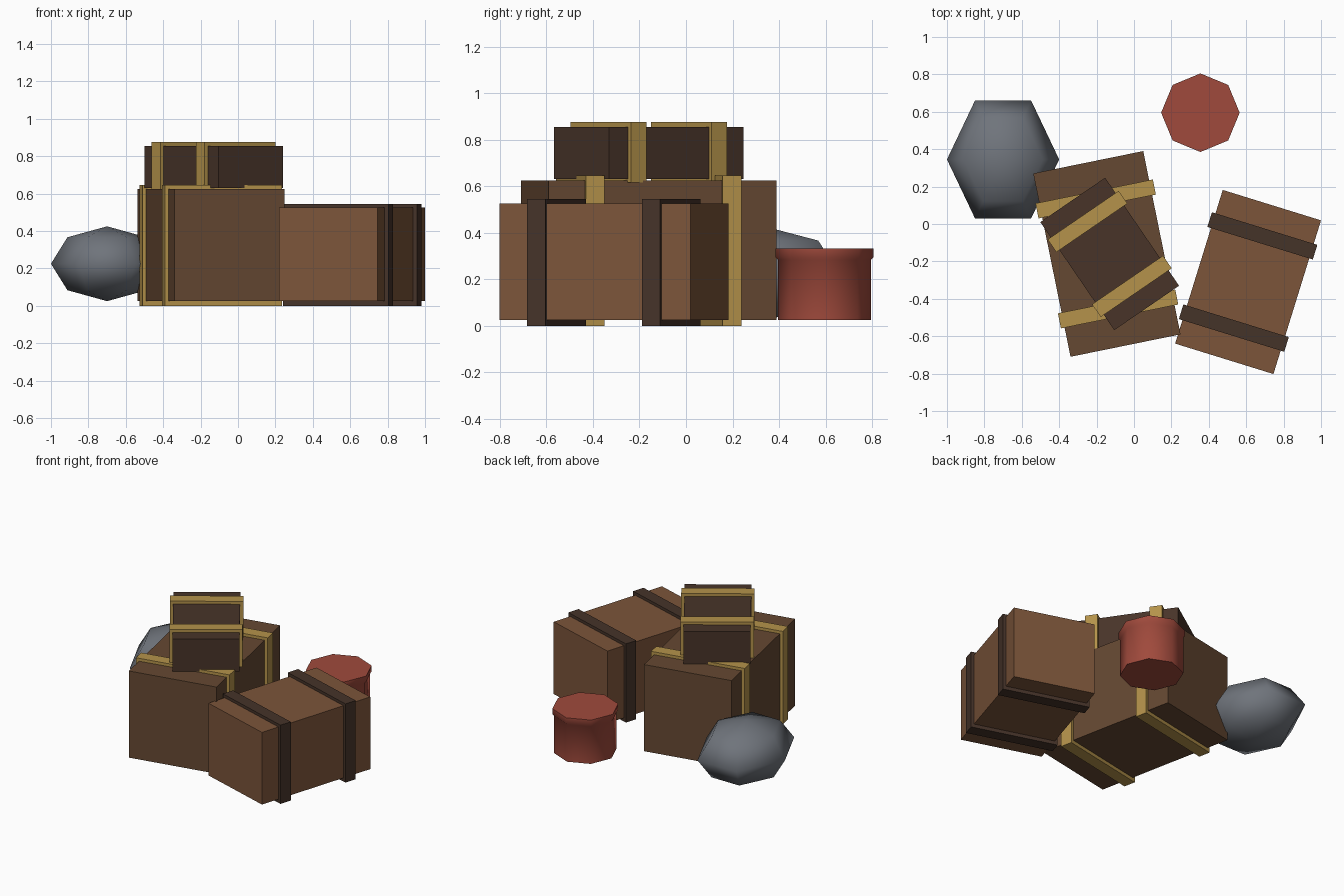
import bpy, bmesh
from math import radians, cos, sin, tau, pi
from mathutils import Matrix

if "Cube" in bpy.data.objects:
    bpy.data.objects.remove(bpy.data.objects["Cube"])


def material(name, rgb):
    m = bpy.data.materials.new(name)
    m.diffuse_color = (*rgb, 1)
    m.use_nodes = True
    m.node_tree.nodes["Principled BSDF"].inputs["Base Color"].default_value = m.diffuse_color
    return m


def finish(name, bm, mat=None):
    bmesh.ops.recalc_face_normals(bm, faces=bm.faces)
    me = bpy.data.meshes.new(name)
    bm.to_mesh(me)
    bm.free()
    ob = bpy.data.objects.new(name, me)
    bpy.context.collection.objects.link(ob)
    if mat:
        me.materials.append(mat)
    return ob


def box(name, size, loc, angle, mat):
    bm = bmesh.new()
    bmesh.ops.create_cube(bm, size=1, matrix=Matrix.Diagonal((*size, 1)))
    ob = finish(name, bm, mat)
    ob.location = loc
    ob.rotation_euler.z = radians(angle)


def crate(name, x, y, size, z0, angle, strap_at, wood, band, lip=0.02, drop=0.025):
    """Box with two bands wrapped around it, band centres at +-strap_at."""
    w, l, h = size
    box(name, size, (x, y, z0 + h / 2), angle, wood)
    a = radians(angle)
    for side, s in (("back", strap_at), ("front", -strap_at)):
        box(f"{name}_{side}_strap", (w + 2 * lip, 0.082, h + lip + drop),
            (x - s * sin(a), y + s * cos(a), z0 + (h + lip - drop) / 2), angle, band)


def lathe(name, profile, sides, loc, mat=None, scale_y=1.0):
    """Spin (radius, z) points into a closed solid; smooth sides, flat caps."""
    bm = bmesh.new()
    rings = []
    for r, z in profile:
        n = 1 if r < 1e-5 else sides
        rings.append([bm.verts.new((r * cos(tau * i / sides), r * scale_y * sin(tau * i / sides), z))
                      for i in range(n)])
    for a, b in zip(rings, rings[1:]):
        for i in range(sides):
            j = (i + 1) % sides
            vs = [a[i % len(a)], a[j % len(a)], b[j % len(b)], b[i % len(b)]]
            bm.faces.new(list(dict.fromkeys(vs))).smooth = True
    for ring in (rings[0], rings[-1]):
        if len(ring) > 1:
            bm.faces.new(ring).smooth = False
    ob = finish(name, bm, mat)
    ob.location = loc


wood = material("wood", (0.13, 0.065, 0.032))
light_wood = material("light_wood", (0.20, 0.09, 0.042))
dark_wood = material("dark_wood", (0.065, 0.034, 0.022))
iron = material("dark_band", (0.06, 0.033, 0.022))
brass = material("brass_band", (0.46, 0.29, 0.07))
red = material("red_paint", (0.35, 0.068, 0.045))
stone = material("stone", (0.16, 0.175, 0.20))

# Crates with straps
crate("large_crate", -0.145, -0.16, (0.60, 1.0, 0.60), 0.025, 11.5, 0.30, wood, brass)
crate("right_crate", 0.61, -0.31, (0.55, 0.86, 0.50), 0.025, -17.2, 0.258, light_wood, iron)
crate("top_crate", -0.13, -0.16, (0.42, 0.70, 0.225), 0.63, 34.4, 0.21, dark_wood, brass,
      drop=0.015)

# Red octagonal drum with a rim
lathe("drum", [(0.20, 0.025), (0.20, 0.283), (0.21, 0.295), (0.21, 0.333)], 8,
      (0.355, 0.595, 0), red)

# Low-poly boulder: six-sided squashed sphere
arc = [(0.3 * cos(t), 0.2 * sin(t)) for t in (-pi / 2, -pi / 4, 0, pi / 4, pi / 2)]
lathe("boulder", arc, 6, (-0.70, 0.345, 0.225), stone, scale_y=1.213)
